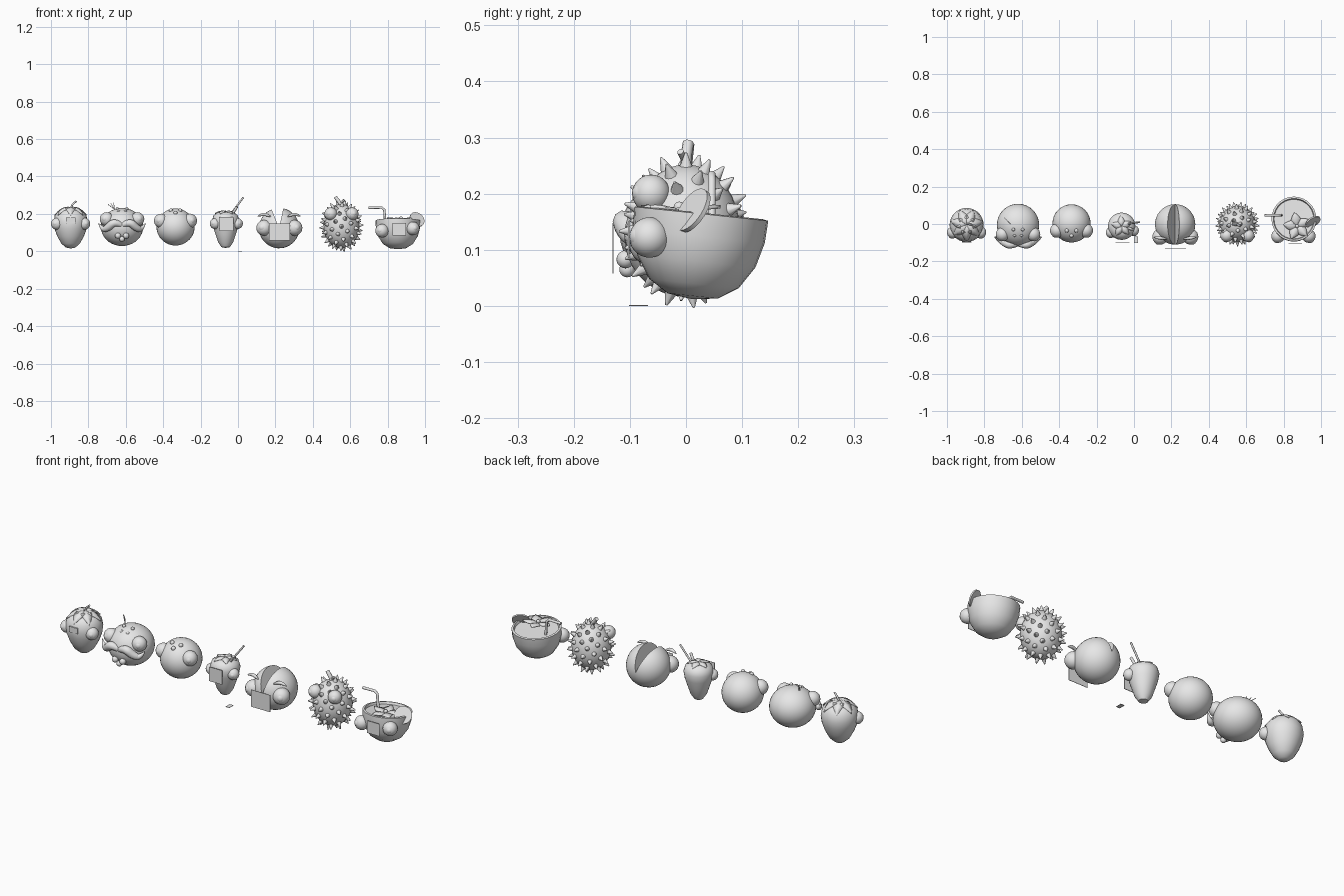
import bpy, bmesh, math
from mathutils import Vector, Matrix

if "Cube" in bpy.data.objects:
    bpy.data.objects.remove(bpy.data.objects["Cube"])

grey = bpy.data.materials.new("plain grey")
grey.diffuse_color = (0.8, 0.8, 0.8, 1)
grey.use_nodes = True
grey.node_tree.nodes["Principled BSDF"].inputs["Base Color"].default_value = grey.diffuse_color


def finish(name, bm, smooth=True):
    bmesh.ops.recalc_face_normals(bm, faces=bm.faces)
    me = bpy.data.meshes.new(name)
    bm.to_mesh(me)
    bm.free()
    me.materials.append(grey)
    ob = bpy.data.objects.new(name, me)
    bpy.context.collection.objects.link(ob)
    if smooth:
        bpy.ops.object.select_all(action='DESELECT')
        ob.select_set(True)
        bpy.context.view_layer.objects.active = ob
        bpy.ops.object.shade_smooth_by_angle(angle=math.radians(40))
    return ob


def lathe(name, pos, profile, segs=28, rot=None):
    """Spin a (radius, height) profile around z."""
    bm = bmesh.new()
    vs = [bm.verts.new((r, 0, z)) for r, z in profile]
    es = [bm.edges.new(p) for p in zip(vs, vs[1:])]
    bmesh.ops.spin(bm, geom=vs + es, axis=(0, 0, 1), cent=(0, 0, 0),
                   angle=2 * math.pi, steps=segs)
    bmesh.ops.remove_doubles(bm, verts=bm.verts, dist=0.0005)
    ob = finish(name, bm)
    ob.location = pos
    if rot:
        ob.rotation_euler = rot
    return ob


def ball(name, pos, r, scale=(1, 1, 1), segs=24):
    bm = bmesh.new()
    bmesh.ops.create_uvsphere(bm, u_segments=segs, v_segments=segs // 2 + 2, radius=r)
    bmesh.ops.scale(bm, vec=scale, verts=bm.verts)
    bmesh.ops.translate(bm, vec=pos, verts=bm.verts)
    return finish(name, bm)


def tube(name, pts, r, radii=None, smooth=False):
    cu = bpy.data.curves.new(name, 'CURVE')
    cu.dimensions = '3D'
    cu.bevel_depth, cu.bevel_resolution, cu.use_fill_caps = r, 3, True
    sp = cu.splines.new('NURBS' if smooth else 'POLY')
    sp.points.add(len(pts) - 1)
    for i, p in enumerate(pts):
        sp.points[i].co = (*p, 1)
        sp.points[i].radius = radii[i] if radii else 1
    if smooth:
        sp.use_endpoint_u, sp.order_u = True, 3
    cu.materials.append(grey)
    ob = bpy.data.objects.new(name, cu)
    bpy.context.collection.objects.link(ob)
    bpy.ops.object.select_all(action='DESELECT')
    ob.select_set(True)
    bpy.context.view_layer.objects.active = ob
    bpy.ops.object.convert(target='MESH')
    bpy.ops.object.shade_smooth_by_angle(angle=math.radians(50))


def plate(name, pos, w, d, h):
    bm = bmesh.new()
    bmesh.ops.create_cube(bm, size=1, matrix=Matrix.Translation(pos) @ Matrix.Diagonal((w, d, h, 1)))
    finish(name, bm, False)


def leaf(name, pos, yaw, length, width, lift, droop):
    """Pointed blade that leaves pos in direction yaw and bends down."""
    bm, n, rows = bmesh.new(), 7, []
    for i in range(n):
        t = i / (n - 1)
        w = width * (0.12 + math.sin(math.pi * t ** 0.8)) * (1 - 0.1 * t) if t < 1 else 0.001
        z = lift * t - droop * t * t
        rows.append([bm.verts.new((length * t, s * w / 2, z - abs(s) * 0.004)) for s in (-1, 0, 1)])
    for a, b in zip(rows, rows[1:]):
        for k in (0, 1):
            bm.faces.new((a[k], a[k + 1], b[k + 1], b[k]))
    bmesh.ops.transform(bm, matrix=Matrix.Translation(pos) @ Matrix.Rotation(yaw, 4, 'Z'), verts=bm.verts)
    ob = finish(name, bm)
    ob.modifiers.new("thickness", 'SOLIDIFY').thickness = 0.004


def eyes(name, spots, r, cx):
    for i, (x, y, z) in enumerate(spots):
        ball(f"{name}_eye_{i}", (x, y, z), r)
        d = Vector((0.45 * (1 if x > cx else -1), -1, 0.1)).normalized()
        ball(f"{name}_iris_{i}", Vector((x, y, z)) + d * r * 0.5, r * 0.56, segs=16)


# Strawberry with calyx
bx = -0.895
lathe("strawberry_body", (bx, -0.005, 0), [(0, .015), (.025, .02), (.05, .042), (.071, .08),
      (.086, .12), (.091, .155), (.085, .19), (.066, .215), (.035, .23), (0, .234)])
for i in range(7):
    leaf("strawberry_leaf", (bx, -0.005, .236), i * math.tau / 7 + .22, .088, .05, .025, .065)
tube("strawberry_stem", [(bx, 0, .23), (bx + .01, 0, .25), (bx + .03, -.005, .268)], .005)
eyes("strawberry", [(bx - .073, -.045, .147), (bx + .073, -.045, .147)], .032, bx)
plate("strawberry_teeth", (bx, -.096, .165), .05, .006, .03)

# Peach with moustache and hairs
px = -0.62
ball("peach_body", (px, -.005, .13), .113, (1, 1, .9), 32)
eyes("peach", [(px - .082, -.055, .172), (px + .082, -.055, .172)], .037, px)
for s in (-1, 1):
    tube("moustache_half", [(px, -.105, .138), (px + s * .04, -.115, .16), (px + s * .075, -.098, .125),
         (px + s * .105, -.08, .115), (px + s * .125, -.07, .15)], .022, [.6, 1, .95, .6, .1], True)
    ball("peach_nose_dot", (px + s * .025, -.03, .228), .009, segs=12)
    ball("peach_lip", (px + s * .022, -.108, .083), .016, segs=16)
    ball("peach_brow_dot", (px + s * .018, -.06, .212), .009, segs=12)
ball("peach_chin", (px, -.105, .065), .014, segs=16)
for dx in (-.03, -.015, 0):
    tube("peach_hair", [(px - .04, 0, .225), (px - .045 + dx, .005 - dx, .26 + dx * .3)], .0016)

# Plain berry
qx = -0.334
ball("berry_body", (qx, .003, .13), .102, (1, 1, .97), 32)
eyes("berry", [(qx - .077, -.035, .163), (qx + .077, -.035, .163)], .038, qx)
for dx, y, z in ((-.025, -.035, .218), (.025, -.035, .218), (0, -.062, .205)):
    ball("berry_dot", (qx + dx, y, z), .011, segs=12)

# Slim tapered fruit with sticks
sx = -0.066
lathe("slim_body", (sx, -.012, 0), [(0, .018), (.022, .022), (.04, .048), (.054, .09), (.067, .13),
      (.073, .165), (.065, .192), (.042, .208), (0, .213)])
eyes("slim", [(sx - .056, -.045, .148), (sx + .063, -.035, .148)], .029, sx)
plate("slim_mouth_plate", (sx + .004, -.097, .147), .075, .003, .075)
tube("slim_stick_long", [(sx + .025, 0, .195), (sx + .094, .01, .288)], .005)
tube("slim_stick_short", [(sx + .03, -.02, .19), (sx + .06, -.03, .238)], .007)
for i in range(5):
    leaf("slim_leaf", (sx, -.012, .214), i * math.tau / 5 + .4, .058, .035, .02, .03)
plate("ground_chip", (.01, -.085, .001), .022, .034, .002)

# Melon with a wedge removed from the top
mx, mr = 0.22, .108
bm = bmesh.new()
N, M = 36, 18
a0, a1 = math.radians(112), math.radians(78 + 360)
arcs = []
for i in range(N + 1):
    a = a0 + (a1 - a0) * i / N
    arcs.append([bm.verts.new((mr * math.sin(math.pi * j / M) * math.cos(a), mr * math.cos(math.pi * j / M),
                 mr * math.sin(math.pi * j / M) * math.sin(a))) for j in range(M + 1)])
for a, b in zip(arcs, arcs[1:]):
    for j in range(M):
        bm.faces.new((a[j], b[j], b[j + 1], a[j + 1]))
bmesh.ops.remove_doubles(bm, verts=bm.verts, dist=.0001)
for side in (arcs[0], arcs[-1]):
    poles = [v for v in bm.verts if abs(abs(v.co.y) - mr) < 1e-5]
    poles.sort(key=lambda v: -v.co.y)
    inner = [v for v in side if v.is_valid and v not in poles]
    bm.faces.new([poles[0], *inner, poles[1]])
melon = finish("melon_body", bm)
melon.location = (mx, -.002, .124)
eyes("melon", [(mx - .08, -.068, .125), (mx + .082, -.068, .125)], .042, mx)
for s in (-1, 1):
    tube("melon_brow", [(mx + s * (.045 + .03 * k), -.08 + .004 * k, .185 + .013 * math.sin(math.pi * k / 2.4))
         for k in (0, .6, 1.2, 1.8, 2.3)], .009, [.3, .9, 1, .8, .2], True)
plate("melon_mouth_plate", (mx + .003, -.13, .103), .112, .002, .09)

# Spiky fruit: spikes on evenly spread directions
kx = .553
centre = Vector((kx, 0, .135))
radii = Vector((.096, .096, .117))
ball("spiky_body", centre, 1, radii, 32)
bm = bmesh.new()
count = 72
for i in range(count):
    z = 1 - 2 * (i + .5) / count
    a = i * 2.39996
    d = Vector((math.sqrt(1 - z * z) * math.cos(a), math.sqrt(1 - z * z) * math.sin(a), z))
    n = Vector((d.x / radii.x, d.y / radii.y, d.z / radii.z)).normalized()
    p = centre + Vector((d.x * radii.x, d.y * radii.y, d.z * radii.z))
    m = Matrix.Translation(p + n * .009) @ n.to_track_quat('Z', 'Y').to_matrix().to_4x4()
    bmesh.ops.create_cone(bm, cap_ends=True, segments=10, radius1=.013, radius2=.002, depth=.028, matrix=m)
finish("spikes", bm)
eyes("spiky", [(kx - .057, -.062, .2), (kx + .057, -.062, .2)], .034, kx)
tube("spiky_stem", [(kx, 0, .24), (kx - .012, 0, .265), (kx - .033, .004, .29)], .01)
tube("spiky_twig", [(kx - .008, 0, .255), (kx + .015, -.01, .275)], .006)

# Half coconut shell with drink
cx, cy = .855, .01
lathe("coconut_shell", (cx, cy, 0), [(0, .012), (.045, .018), (.08, .04), (.106, .08), (.118, .125),
      (.12, .165), (.11, .167), (.106, .155), (0, .153)], 28, (math.radians(-6), 0, 0))
eyes("coconut", [(cx - .085, -.065, .11), (cx + .08, -.065, .122)], .036, cx)
plate("coconut_mouth_plate", (cx + .008, -.102, .118), .072, .003, .065)
tube("straw", [(.79, .046, .12), (.782, .046, .222), (.768, .046, .234), (.698, .046, .233)], .007)
for i in range(5):
    leaf("flower_petal", (.872, -.012, .17), i * math.tau / 5 + .5, .075, .05, .025, .015)
ball("flower_middle", (.872, -.012, .176), .01, segs=12)

# Citrus slice on the rim
bm = bmesh.new()
q = Vector((.45, -.75, .5)).to_track_quat('Z', 'Y').to_matrix().to_4x4()
bmesh.ops.create_cone(bm, cap_ends=True, segments=28, radius1=.043, radius2=.043, depth=.008,
                      matrix=Matrix.Translation((.957, .012, .17)) @ q)
finish("citrus_slice", bm)
